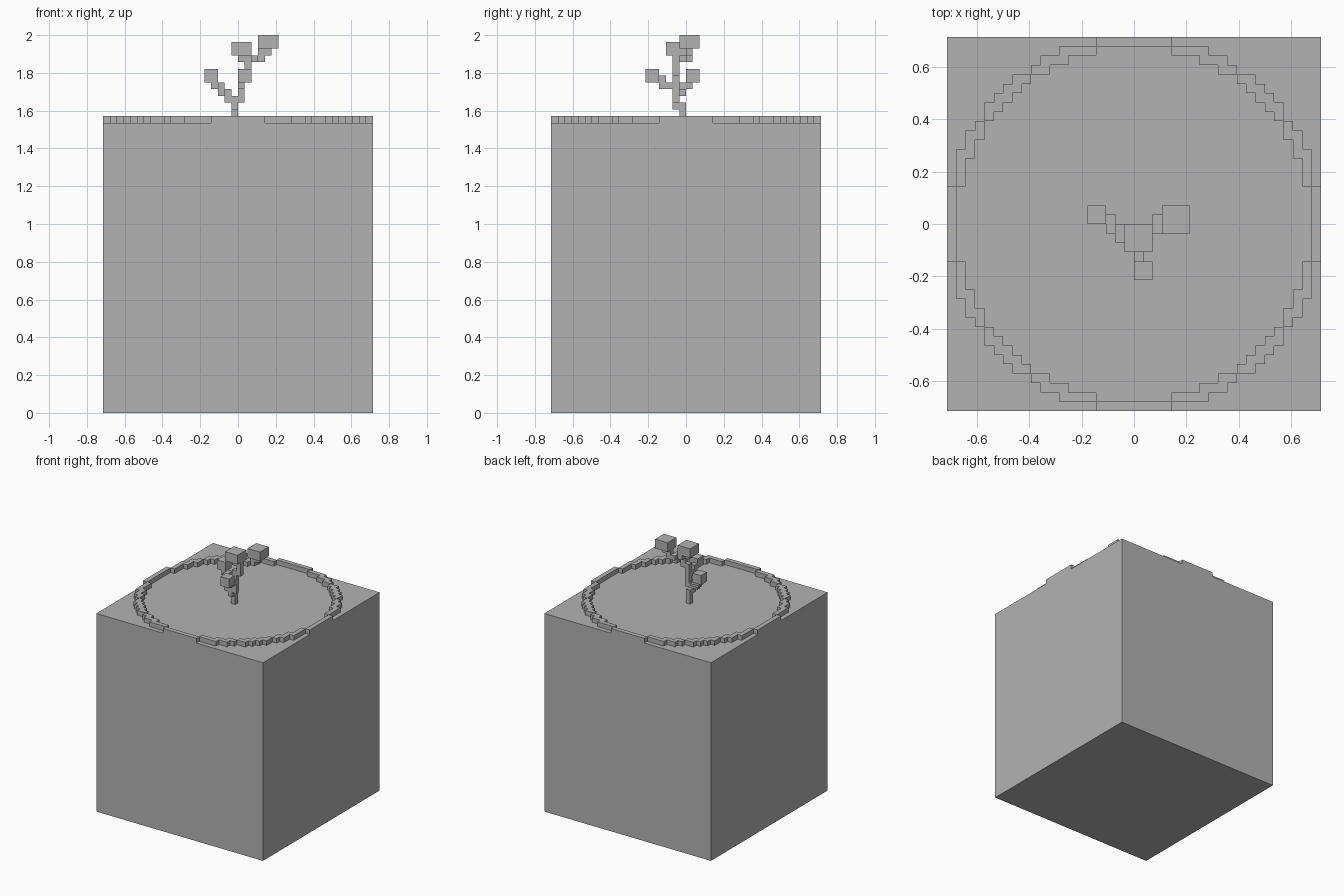
import bpy
import bmesh
import math
from mathutils import Vector

if "Cube" in bpy.data.objects:
    bpy.data.objects.remove(bpy.data.objects["Cube"], do_unlink=True)

UNIT = 1 / 28      # edge of one block
HALF = 20          # half width of the base, in blocks
TOP = 43           # height of the base, in blocks

stone = bpy.data.materials.new("plain_grey")
stone.use_nodes = True
GREY = (0.45, 0.45, 0.45, 1)
stone.diffuse_color = GREY
stone.node_tree.nodes["Principled BSDF"].inputs["Base Color"].default_value = GREY


def finish(name, bm):
    bmesh.ops.recalc_face_normals(bm, faces=bm.faces)
    mesh = bpy.data.meshes.new(name)
    bm.to_mesh(mesh)
    bm.free()
    mesh.materials.append(stone)
    obj = bpy.data.objects.new(name, mesh)
    bpy.context.collection.objects.link(obj)
    return obj


def box(name, low, size):
    """Box from its lowest corner and size, both in blocks."""
    bm = bmesh.new()
    bmesh.ops.create_cube(bm, size=1)
    for v in bm.verts:
        v.co = (Vector(low) + Vector(size) * 0.5 + Vector([c * s for c, s in zip(v.co, size)])) * UNIT
    return finish(name, bm)


def blocks(name, cells):
    """Join unit blocks, keeping only their exposed faces."""
    cells = set(cells)
    bm = bmesh.new()
    for cell in cells:
        centre = Vector(cell) + Vector((0.5, 0.5, 0.5))
        for axis in range(3):
            for sign in (-1, 1):
                step = [0, 0, 0]
                step[axis] = sign
                if tuple(c + s for c, s in zip(cell, step)) in cells:
                    continue
                u, w = Vector((0, 0, 0)), Vector((0, 0, 0))
                u[(axis + 1) % 3] = 0.5
                w[(axis + 2) % 3] = 0.5 * sign
                mid = centre + Vector(step) * 0.5
                corners = (mid - u - w, mid + u - w, mid + u + w, mid - u + w)
                bm.faces.new([bm.verts.new(p * UNIT) for p in corners])
    bmesh.ops.remove_doubles(bm, verts=bm.verts, dist=UNIT / 100)
    return finish(name, bm)


def path(*points):
    """Cells along axis-aligned runs between the given points."""
    cells = [points[0]]
    for a, b in zip(points, points[1:]):
        n = max(abs(q - p) for p, q in zip(a, b))
        cells += [tuple(p + (q - p) * k // n for p, q in zip(a, b)) for k in range(1, n + 1)]
    return cells


# Base block
box("base", (-HALF, -HALF, 0), (2 * HALF, 2 * HALF, TOP))

# Stepped round rim
span = range(-HALF, HALF)
blocks("rim", [(x, y, TOP) for x in span for y in span
               if HALF - 1 <= math.hypot(x + 0.5, y + 0.5) <= HALF])

# Trunk with its three branches
trunk = path((-1, -1, TOP), (-1, -1, 45), (-1, -2, 45), (-1, -2, 46), (0, -2, 46),
             (0, -2, 50), (1, -2, 50), (1, -2, 52), (0, -2, 52))
right_branch = path((-1, -2, 46), (-2, -2, 46), (-2, -2, 47), (-2, -1, 47), (-3, -1, 47),
                    (-3, -1, 48), (-3, 0, 48), (-4, 0, 48))
front_branch = path((0, -2, 48), (0, -4, 48), (0, -4, 49))
left_branch = path((1, -2, 52), (1, -1, 52), (2, -1, 52), (2, 0, 52), (3, 0, 52),
                   (3, 0, 53), (4, 0, 53))
blocks("trunk_and_branches", trunk + right_branch + front_branch + left_branch)

# Leaf clusters
box("right_leaf", (-5, 0, 49), (2, 2, 2))
box("front_leaf", (0, -6, 49), (2, 2, 2))
box("middle_leaf", (-1, -3, 53), (3, 3, 2))
box("left_leaf", (3, -1, 54), (3, 3, 2))
